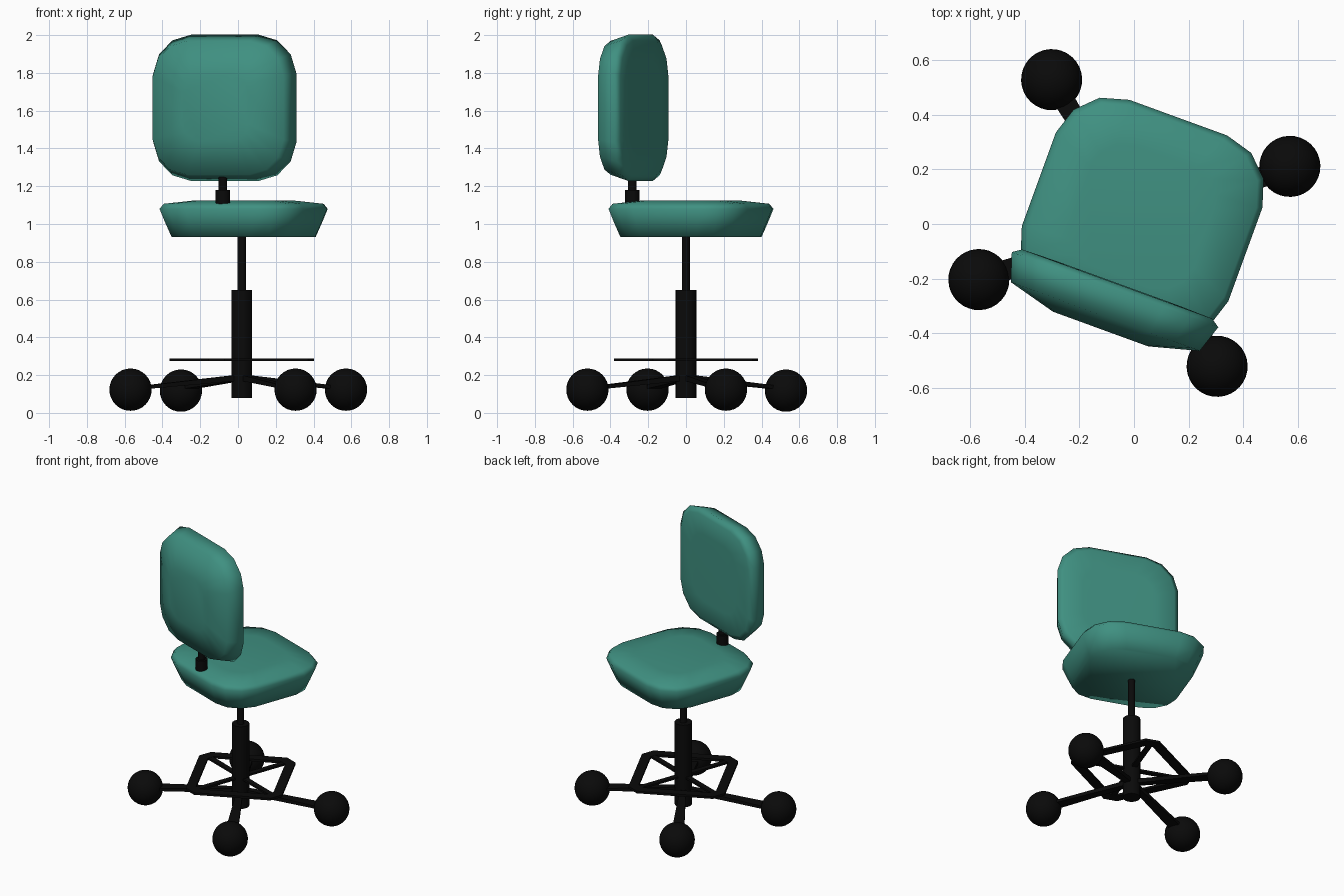
import bpy, bmesh, math
from mathutils import Matrix, Vector

if "Cube" in bpy.data.objects:
    bpy.data.objects.remove(bpy.data.objects["Cube"])

# whole chair is swivelled 20 degrees clockwise
SWIVEL = Matrix.Rotation(math.radians(-20), 4, 'Z')
CX, CY = 0.019, 0.007  # column axis in the chair's own frame


def material(name, color):
    m = bpy.data.materials.new(name)
    m.diffuse_color = color
    m.use_nodes = True
    m.node_tree.nodes["Principled BSDF"].inputs["Base Color"].default_value = m.diffuse_color
    return m


teal = material("teal_fabric", (0.05, 0.28, 0.22, 1))
black = material("black_plastic", (0.003, 0.003, 0.003, 1))


def finish(bm, name, mat, smooth=None):
    bmesh.ops.recalc_face_normals(bm, faces=bm.faces)
    bm.transform(SWIVEL)
    me = bpy.data.meshes.new(name)
    bm.to_mesh(me)
    bm.free()
    me.materials.append(mat)
    ob = bpy.data.objects.new(name, me)
    bpy.context.collection.objects.link(ob)
    if smooth:
        bpy.ops.object.select_all(action='DESELECT')
        ob.select_set(True)
        bpy.context.view_layer.objects.active = ob
        bpy.ops.object.shade_smooth_by_angle(angle=math.radians(smooth))
    return ob


# rounded-square cushion outline, one quadrant mirrored to four
QUAD = [(0.403, 0.183), (0.371, 0.283), (0.296, 0.357), (0.191, 0.387)]
OUTLINE = (QUAD + [(-x, y) for x, y in QUAD[::-1]]
           + [(-x, -y) for x, y in QUAD] + [(x, -y) for x, y in QUAD[::-1]])


def cushion(name, rings, matrix):
    bm = bmesh.new()
    loops = [[bm.verts.new((x * s, y * s, h)) for x, y in OUTLINE] for s, h in rings]
    n = len(OUTLINE)
    for a, b in zip(loops, loops[1:]):
        for i in range(n):
            j = (i + 1) % n
            bm.faces.new((a[i], a[j], b[j], b[i]))
    bm.faces.new(loops[0][::-1])
    bm.faces.new(loops[-1])
    bm.transform(matrix)
    return finish(bm, name, teal, 80)


def cylinder(name, x, y, r, z0, z1):
    bm = bmesh.new()
    bmesh.ops.create_cone(bm, cap_ends=True, segments=20, radius1=r, radius2=r, depth=z1 - z0,
                          matrix=Matrix.Translation((x, y, (z0 + z1) / 2)))
    return finish(bm, name, black, 40)


def add_bar(bm, a, b, w0, w1, t0, t1):
    # tapered rectangular bar from a to b
    a, b = Vector(a), Vector(b)
    side = Vector((0, 0, 1)).cross(b - a).normalized()
    ends = []
    for p, w, t in ((a, w0, t0), (b, w1, t1)):
        ends.append([bm.verts.new(p + side * (sx * w / 2) + Vector((0, 0, sz * t / 2)))
                     for sx, sz in ((-1, -1), (1, -1), (1, 1), (-1, 1))])
    for i in range(4):
        j = (i + 1) % 4
        bm.faces.new((ends[0][i], ends[0][j], ends[1][j], ends[1][i]))
    bm.faces.new(ends[0][::-1])
    bm.faces.new(ends[1])


# cushions
cushion("seat", [(0.855, 0.93), (0.93, 1.005), (1.0, 1.08), (0.95, 1.107), (0.6, 1.124)],
        Matrix.Translation((CX, 0.035, 0)))
cushion("backrest", [(0.6, 0), (0.92, 0.003), (1.0, 0.025), (0.915, 0.13), (0.46, 0.179)],
        Matrix.Translation((0.017, -0.225, 1.615)) @ Matrix.Rotation(math.pi / 2, 4, 'X'))

# backrest support and central column
cylinder("backrest_collar", 0.022, -0.295, 0.038, 1.08, 1.18)
cylinder("backrest_rod", 0.022, -0.295, 0.023, 1.08, 1.28)
cylinder("column", CX, CY, 0.055, 0.08, 0.65)
cylinder("piston", CX, CY, 0.022, 0.64, 0.95)

# four legs with ball casters
for i, ang in enumerate((40, 140, 220, 320)):
    a = math.radians(ang)
    p = Vector((0.607 * math.cos(a), 0.607 * math.sin(a) + 0.004, 0.118 if i == 1 else 0.123))
    bm = bmesh.new()
    add_bar(bm, (CX, CY, 0.188), (p.x, p.y, 0.128), 0.035, 0.085, 0.032, 0.016)
    finish(bm, f"leg_{i + 1}", black)
    bm = bmesh.new()
    bmesh.ops.create_uvsphere(bm, u_segments=32, v_segments=16, radius=0.112,
                              matrix=Matrix.Translation(p))
    finish(bm, f"caster_{i + 1}", black, 60)

# flat foot ring: diamond with clipped corners, plus spokes
bm = bmesh.new()
Z0, Z1 = 0.274, 0.289


def ring_points(r, c, z):
    pts = []
    for k in range(4):
        rot = Matrix.Rotation(k * math.pi / 2, 3, 'Z')
        for y in (-c, c):
            pts.append(bm.verts.new(rot @ Vector((r, y, 0)) + Vector((CX, CY, z))))
    return pts


loops = [ring_points(0.39, 0.045, Z0), ring_points(0.39, 0.045, Z1),
         ring_points(0.325, 0.025, Z1), ring_points(0.325, 0.025, Z0)]
for k in range(4):
    a, b = loops[k], loops[(k + 1) % 4]
    for i in range(8):
        j = (i + 1) % 8
        bm.faces.new((a[i], a[j], b[j], b[i]))
finish(bm, "foot_ring", black)

for k in range(4):
    d = Matrix.Rotation(k * math.pi / 2, 3, 'Z') @ Vector((0.34, 0, 0))
    bm = bmesh.new()
    c = Vector((CX, CY, (Z0 + Z1) / 2))
    add_bar(bm, c, c + d, 0.035, 0.035, 0.013, 0.013)
    finish(bm, f"ring_spoke_{k + 1}", black)
